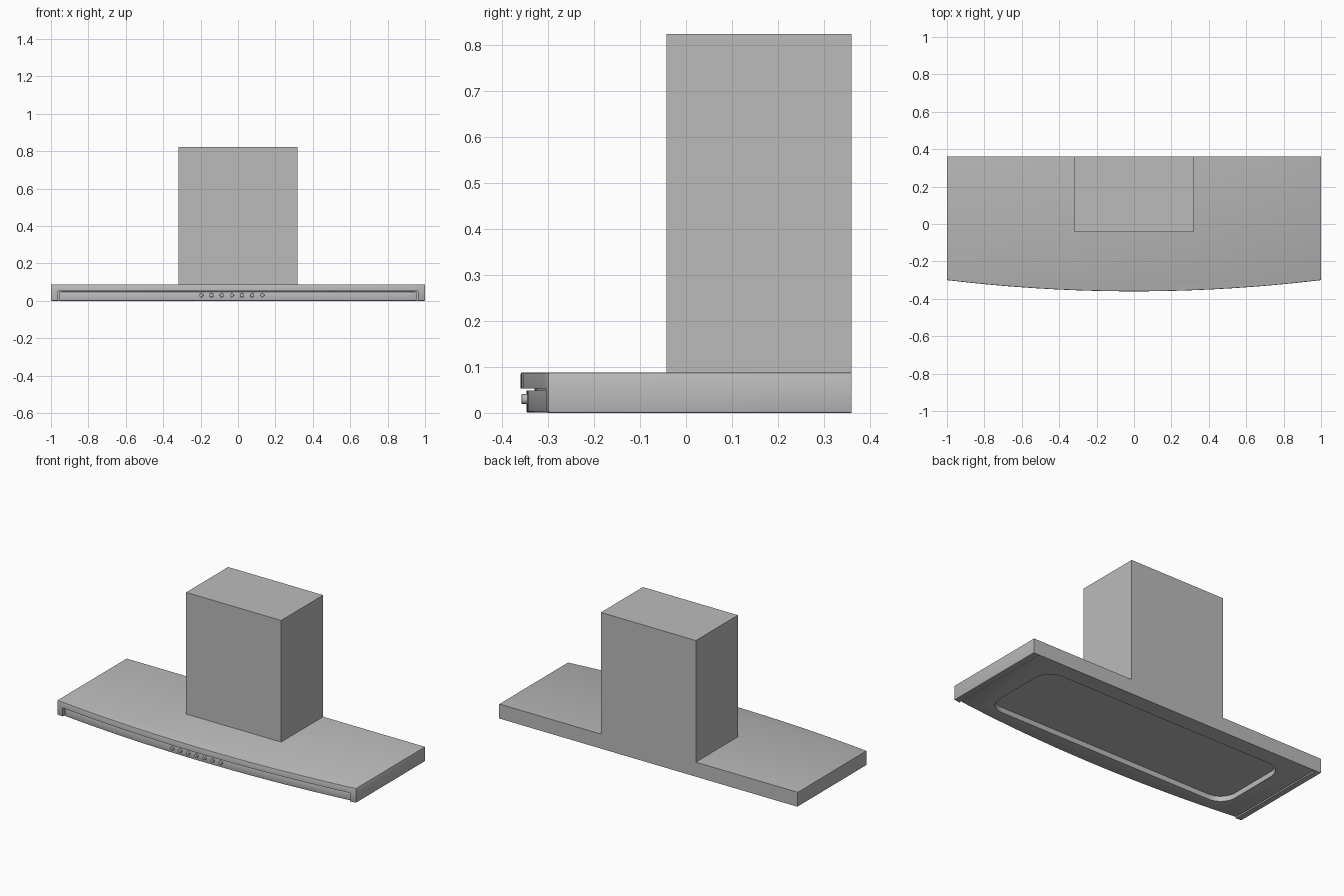
import bpy, bmesh, math
from mathutils import Matrix

if "Cube" in bpy.data.objects:
    bpy.data.objects.remove(bpy.data.objects["Cube"], do_unlink=True)

steel = bpy.data.materials.new("brushed steel")
steel.use_nodes = True
STEEL = (0.5, 0.5, 0.5, 1)
steel.diffuse_color = STEEL
steel.node_tree.nodes["Principled BSDF"].inputs["Base Color"].default_value = STEEL


def front_y(x):
    """Gently bowed front edge of the hood."""
    return -0.36 + 0.06 * x * x


def prism(name, outline, z0, z1, bevel=0.0, back=None):
    """Extrude an outline upward; bevel sharp edges except those on the back plane."""
    bm = bmesh.new()
    base = bm.faces.new([bm.verts.new((x, y, z0)) for x, y in outline])
    ext = bmesh.ops.extrude_face_region(bm, geom=[base])["geom"]
    for v in ext:
        if isinstance(v, bmesh.types.BMVert):
            v.co.z = z1
    bmesh.ops.recalc_face_normals(bm, faces=bm.faces)
    if bevel:
        sharp = [e for e in bm.edges if e.calc_face_angle(0) > math.radians(40)
                 and not (back is not None and all(v.co.y > back - 1e-4 for v in e.verts))]
        bmesh.ops.bevel(bm, geom=sharp, offset=bevel, segments=2, profile=0.5,
                        affect='EDGES', clamp_overlap=True)
    return finish(name, bm)


def finish(name, bm):
    me = bpy.data.meshes.new(name)
    bm.to_mesh(me)
    bm.free()
    me.materials.append(steel)
    ob = bpy.data.objects.new(name, me)
    bpy.context.collection.objects.link(ob)
    return ob


def bowed(half, inset, back, n=32):
    """Outline with a bowed front and straight sides and back."""
    xs = [-half + 2 * half * i / n for i in range(n + 1)]
    return [(x, front_y(x) + inset) for x in xs] + [(half, back), (-half, back)]


def rounded_rect(x1, y0, y1, r, n=8):
    pts = []
    for k, (cx, cy) in enumerate([(x1 - r, y1 - r), (-x1 + r, y1 - r),
                                  (-x1 + r, y0 + r), (x1 - r, y0 + r)]):
        for i in range(n + 1):
            a = math.pi / 2 * (k + i / n)
            pts.append((cx + r * math.cos(a), cy + r * math.sin(a)))
    return pts


def activate(ob):
    bpy.ops.object.select_all(action='DESELECT')
    ob.select_set(True)
    bpy.context.view_layer.objects.active = ob


def cut(ob, cutter):
    mod = ob.modifiers.new("cut", 'BOOLEAN')
    mod.operation, mod.solver, mod.object = 'DIFFERENCE', 'EXACT', cutter
    activate(ob)
    bpy.ops.object.modifier_apply(modifier=mod.name)
    bpy.data.objects.remove(cutter, do_unlink=True)


# Outer canopy, hollowed from below and open at the front
canopy = prism("canopy", bowed(1.0, 0, 0.36), 0, 0.088, 0.004, back=0.36)
cut(canopy, prism("canopy_cutter", bowed(0.962, -0.1, 0.35), -0.1, 0.053))

# Inner tray set back behind the lip, with a rounded filter recess beneath
tray = prism("inner_tray", bowed(0.955, 0.013, 0.351), 0.001, 0.049, 0.002, back=0.351)
cut(tray, prism("recess_cutter", rounded_rect(0.82, -0.24, 0.26, 0.1), -0.1, 0.032))

# Filler closing the narrow gap above the tray
prism("tray_mount", bowed(0.94, 0.03, 0.351), 0.045, 0.056)

# Chimney flush with the back
chimney = prism("chimney", [(-0.318, -0.042), (0.318, -0.042), (0.318, 0.36), (-0.318, 0.36)],
                0.088, 0.824)

# Row of push buttons along the front of the tray
buttons = []
for i in range(7):
    x = -0.196 + 0.0543 * i
    bm = bmesh.new()
    bmesh.ops.create_cone(bm, cap_ends=True, segments=20, radius1=0.011, radius2=0.011, depth=0.014)
    rim = [e for e in bm.edges if all(v.co.z > 0 for v in e.verts)]
    bmesh.ops.bevel(bm, geom=rim, offset=0.003, segments=2, profile=0.5, affect='EDGES')
    bm.transform(Matrix.Translation((x, front_y(x) + 0.0085, 0.030))
                 @ Matrix.Rotation(math.pi / 2, 4, 'X'))
    buttons.append(finish(f"button_{i + 1}", bm))

for ob in [canopy, tray] + buttons:
    activate(ob)
    bpy.ops.object.shade_smooth_by_angle(angle=math.radians(30))
